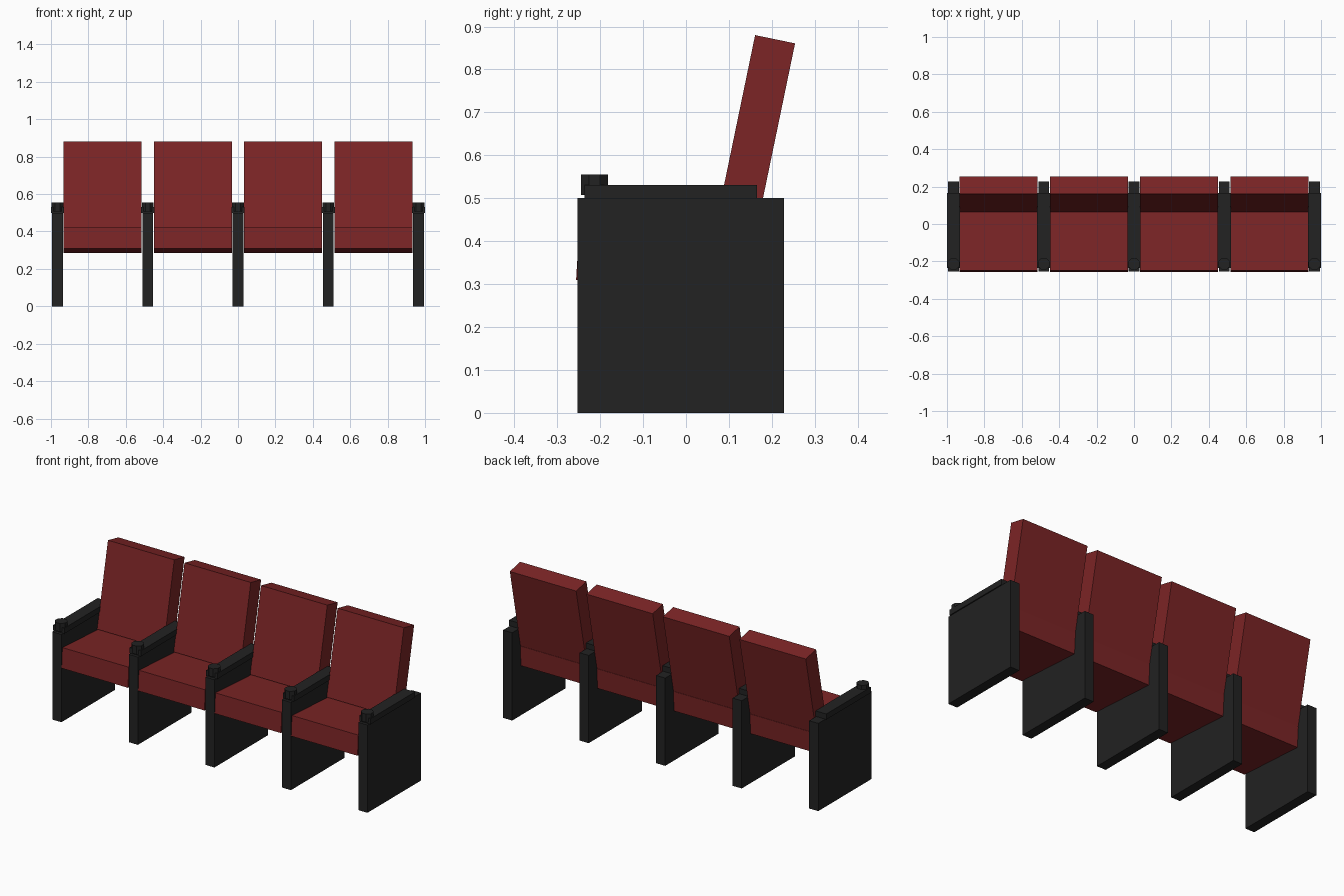
import bpy, bmesh, math

if "Cube" in bpy.data.objects:
    bpy.data.objects.remove(bpy.data.objects["Cube"])

def material(name, rgb):
    m = bpy.data.materials.new(name)
    m.diffuse_color = (*rgb, 1)
    m.use_nodes = True
    m.node_tree.nodes["Principled BSDF"].inputs["Base Color"].default_value = m.diffuse_color
    return m

RED = material("red_upholstery", (0.2, 0.018, 0.019))
BLACK = material("black_frame", (0.016, 0.016, 0.016))

def add_object(name, bm, mat):
    bmesh.ops.recalc_face_normals(bm, faces=bm.faces)
    me = bpy.data.meshes.new(name)
    bm.to_mesh(me)
    bm.free()
    me.materials.append(mat)
    ob = bpy.data.objects.new(name, me)
    bpy.context.collection.objects.link(ob)
    return ob

def side_prism(name, profile, cx, width, mat):
    """Extrude a (y, z) side profile along x, centred on cx."""
    bm = bmesh.new()
    face = bm.faces.new([bm.verts.new((cx - width / 2, y, z)) for y, z in profile])
    ext = bmesh.ops.extrude_face_region(bm, geom=[face])
    verts = [v for v in ext["geom"] if isinstance(v, bmesh.types.BMVert)]
    bmesh.ops.translate(bm, verts=verts, vec=(width, 0, 0))
    return add_object(name, bm, mat)

def rect(y0, y1, z0, z1):
    return [(y0, z0), (y1, z0), (y1, z1), (y0, z1)]

def tilted(y, z, angle, depth, height):
    """Rectangle from corner (y, z); depth runs back and down by angle."""
    c, s = math.cos(angle), math.sin(angle)
    at = lambda d, h: (y + d * c + h * s, z - d * s + h * c)
    return [at(0, 0), at(depth, 0), at(depth, height), at(0, height)]

def cup_holder(name, cx, cy, z0, z1, across):
    """Eight-sided post with flat sides facing the axes."""
    r = across / 2 / math.cos(math.pi / 8)
    bm = bmesh.new()
    ring = [(cx + r * math.cos((i + .5) * math.pi / 4),
             cy + r * math.sin((i + .5) * math.pi / 4)) for i in range(8)]
    face = bm.faces.new([bm.verts.new((x, y, z0)) for x, y in ring])
    ext = bmesh.ops.extrude_face_region(bm, geom=[face])
    verts = [v for v in ext["geom"] if isinstance(v, bmesh.types.BMVert)]
    bmesh.ops.translate(bm, verts=verts, vec=(0, 0, z1 - z0))
    return add_object(name, bm, BLACK)

PITCH = 0.4825

# five side panels, each with an armrest and cup holder
for i in range(5):
    x = (i - 2) * PITCH
    side_prism(f"side_panel_{i+1}", rect(-0.253, 0.228, 0, 0.5), x, 0.057, BLACK)
    side_prism(f"armrest_{i+1}", rect(-0.236, 0.165, 0.499, 0.531), x, 0.07, BLACK)
    cup_holder(f"cup_holder_{i+1}", x, -0.2135, 0.508, 0.555, 0.0625)

# four seats: cushion rising to the front, backrest leaning back
lean = math.radians(11.7)
back_h = 0.48
back_y = 0.161 - back_h * math.sin(lean)
back_z = 0.88 - back_h * math.cos(lean)
for i in range(4):
    x = (i - 1.5) * PITCH
    side_prism(f"seat_cushion_{i+1}",
               tilted(-0.256, 0.31, math.radians(3.5), 0.41, 0.115), x, 0.418, RED)
    side_prism(f"backrest_{i+1}",
               tilted(back_y, back_z, lean, 0.095, back_h), x, 0.418, RED)
